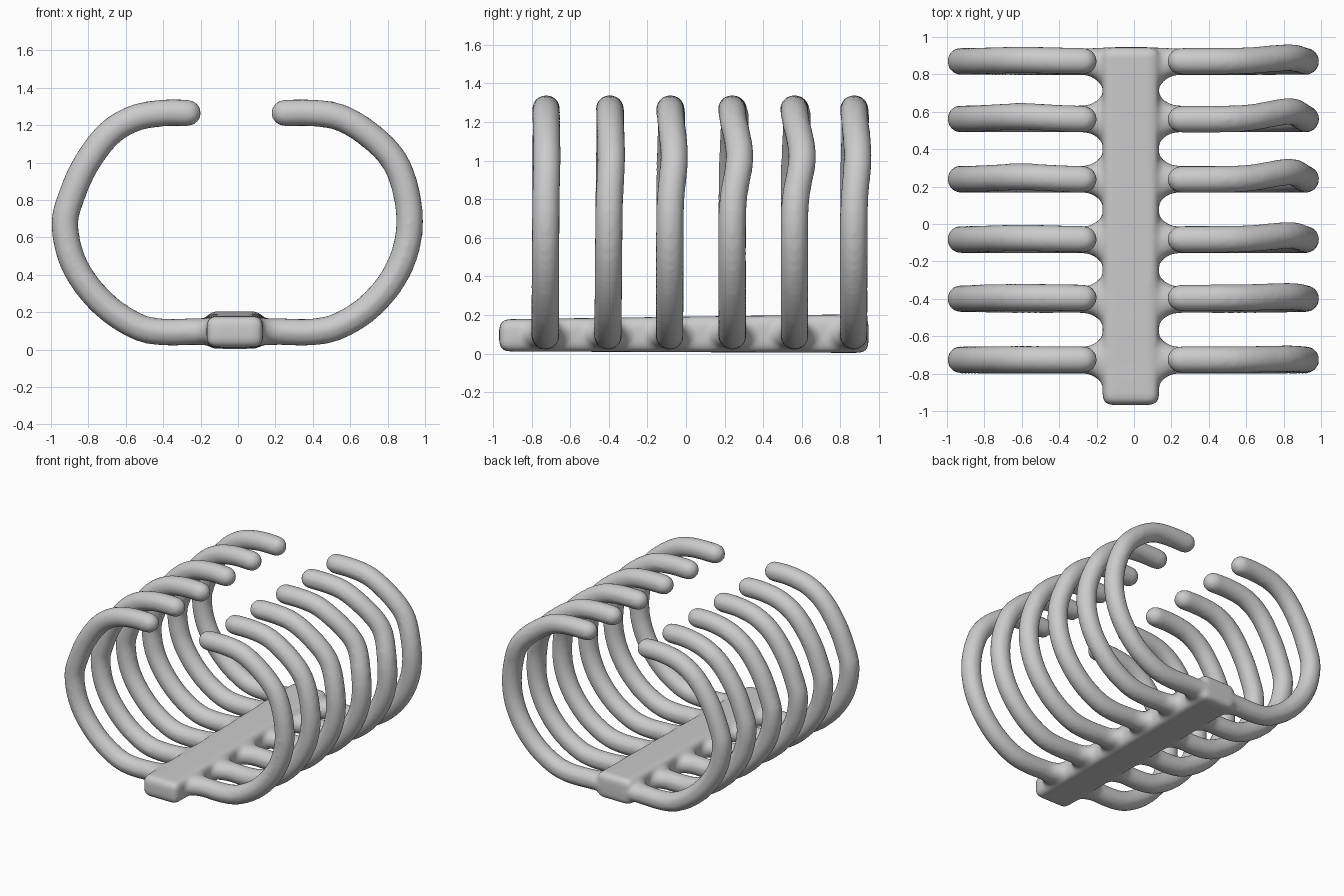
import bpy, bmesh
from math import cos, sin, pi, exp
from mathutils import Vector

if "Cube" in bpy.data.objects:
    bpy.data.objects.remove(bpy.data.objects["Cube"])

R = 0.073          # rib tube radius
SEG = 16           # tube sides

# Rib centreline in the x-z plane, left tip to right tip
LEFT = [(-.27, 1.265), (-.4, 1.265), (-.56, 1.235), (-.7, 1.145), (-.82, .98),
        (-.89, .82), (-.926, .68), (-.895, .5), (-.81, .345), (-.68, .21),
        (-.52, .115), (-.38, .093)]
RIGHT = [(.38, .093), (.52, .118), (.68, .21), (.81, .35), (.89, .51),
         (.918, .68), (.895, .86), (.83, 1.02), (.7, 1.15), (.55, 1.24),
         (.4, 1.265), (.25, 1.265)]
MIDDLE = [(x, .096) for x in (-.26, -.21, -.175, -.14, 0, .11, .145, .18, .24)]

# Each rib: y at the base, y at the tips, backward bulge on the right shoulder
RIBS = [(-.728, -.725, .005), (-.405, -.395, .01), (-.085, -.082, .022),
        (.24, .238, .04), (.562, .56, .042), (.868, .87, .02)]


def smooth_path(pts, steps=3):
    """Catmull-Rom curve through the points."""
    p = [Vector(q) for q in pts]
    p = [2 * p[0] - p[1]] + p + [2 * p[-1] - p[-2]]
    out = []
    for a, b, c, d in zip(p, p[1:], p[2:], p[3:]):
        for k in range(steps):
            t = k / steps
            out.append(.5 * (2 * b + (c - a) * t + (2 * a - 5 * b + 4 * c - d) * t * t
                             + (3 * b - a - 3 * c + d) * t ** 3))
    return out + [p[-2]]


def add_rib(bm, y_base, y_tip, bulge):
    path = smooth_path(LEFT + MIDDLE + RIGHT)
    n = len(path)
    tans = [(path[min(i + 1, n - 1)] - path[max(i - 1, 0)]).normalized() for i in range(n)]
    # rounded tips: shrinking rings beyond both ends
    caps = [(sin(a), cos(a)) for a in (pi / 8, pi / 4, pi * 3 / 8, pi * .47)]
    rings = [(p, t, 1.0) for p, t in zip(path, tans)]
    for s, c in caps:
        rings.insert(0, (path[0] - tans[0] * R * s, tans[0], c))
        rings.append((path[-1] + tans[-1] * R * s, tans[-1], c))
    loops = []
    for p, t, scale in rings:
        x, z = p
        y = y_base + (y_tip - y_base) * min(z / 1.2, 1)
        if x > 0:
            y += bulge * exp(-((z - 1.02) / .16) ** 2) * min(1, max(0, (x - .4) / .3))
        else:
            y += .35 * bulge * exp(-((x + .6) / .2) ** 2) * (z > .6)
        # flare into the spine
        edge = x - .125 if x > 0 else -.16 - x
        flare = .065 * max(0, 1 - max(edge, 0) / .11) ** 2 if z < .3 else 0
        if y_base > .8:
            y -= flare * .5
            flare *= .6
        loop = []
        for k in range(SEG):
            a = 2 * pi * k / SEG
            h = R * scale * sin(a)
            loop.append(bm.verts.new((x - t.y * h, y + (R + flare) * scale * cos(a), z + t.x * h)))
        loops.append(loop)
    for a, b in zip(loops, loops[1:]):
        for k in range(SEG):
            j = (k + 1) % SEG
            bm.faces.new((a[k], a[j], b[j], b[k]))
    bm.faces.new(loops[0][::-1])
    bm.faces.new(loops[-1])


def add_spine(bm):
    """Rounded bar, slightly thicker towards the back."""
    part = bmesh.new()
    bmesh.ops.create_cube(part, size=1)
    for v in part.verts:
        back = v.co.y > 0
        v.co = (-.168 if v.co.x < 0 else .134,
                .945 if back else -.968,
                (.205 if back else .178) if v.co.z > 0 else (.004 if back else .012))
    bmesh.ops.bevel(part, geom=part.edges[:], offset=.045, segments=4,
                    profile=.5, affect='EDGES')
    tmp = bpy.data.meshes.new("spine_part")
    part.to_mesh(tmp)
    part.free()
    bm.from_mesh(tmp)
    bpy.data.meshes.remove(tmp)


bm = bmesh.new()
for rib in RIBS:
    add_rib(bm, *rib)
add_spine(bm)
bmesh.ops.recalc_face_normals(bm, faces=bm.faces[:])
mesh = bpy.data.meshes.new("rib_cage")
bm.to_mesh(mesh)
bm.free()
cage = bpy.data.objects.new("rib_cage", mesh)
bpy.context.collection.objects.link(cage)

# Fuse ribs and spine, then soften the joints
fuse = cage.modifiers.new("fuse", 'REMESH')
fuse.mode = 'VOXEL'
fuse.voxel_size = .017
fuse.use_smooth_shade = True
soft = cage.modifiers.new("soften", 'SMOOTH')
soft.factor = .5
soft.iterations = 6
